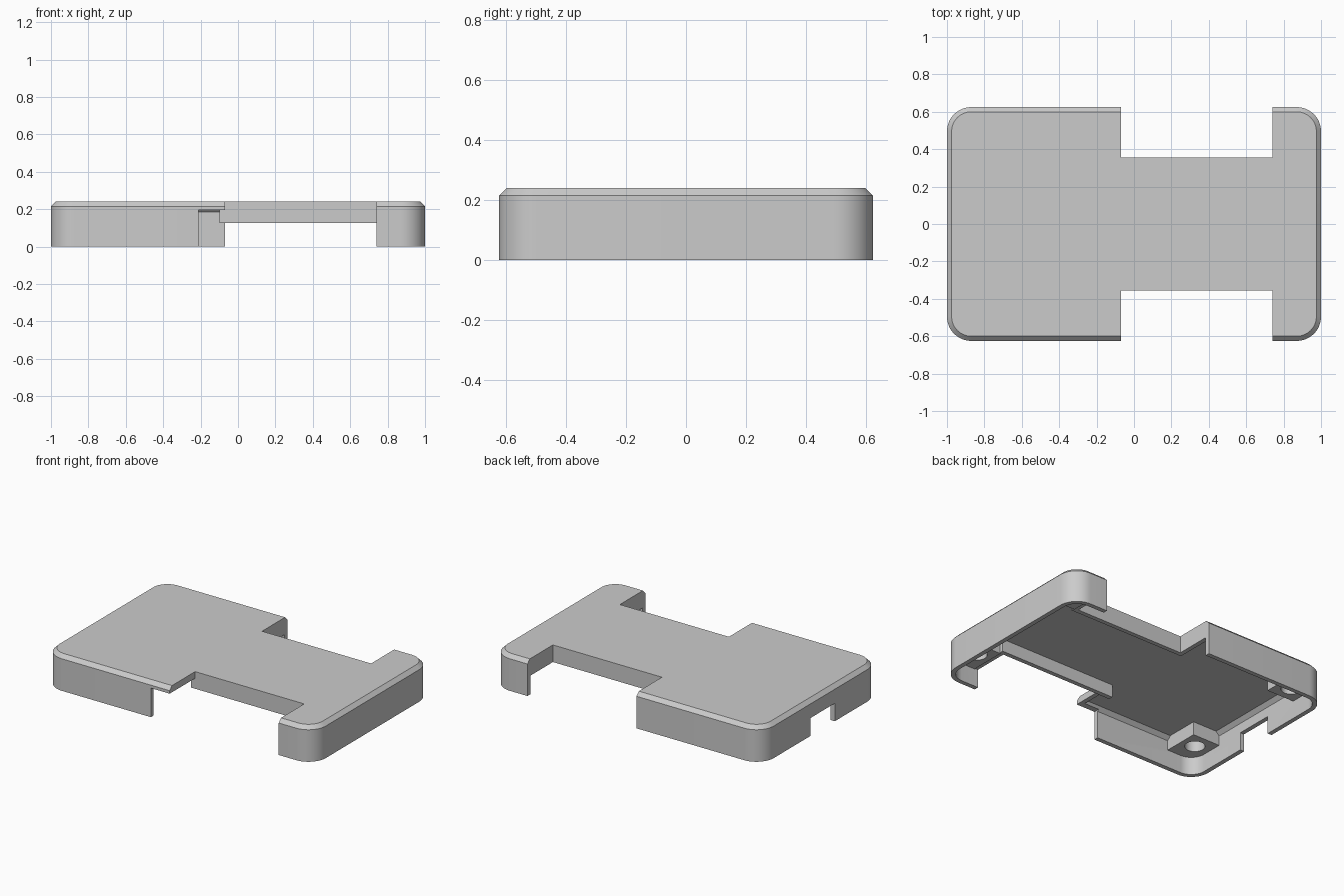
import bpy
import bmesh
import math

if "Cube" in bpy.data.objects:
    bpy.data.objects.remove(bpy.data.objects["Cube"])

HALF_X, HALF_Y, HEIGHT = 1.0, 0.625, 0.24
WALL, CHAMFER, RADIUS = 0.03, 0.025, 0.13
NOTCH_LEFT, NOTCH_RIGHT, NOTCH_Y = -0.07, 0.74, 0.355
SKIRT_Z, BOSS_Z = 0.125, 0.12

grey = bpy.data.materials.new("plain grey")
grey.use_nodes = True
grey.diffuse_color = (0.6, 0.6, 0.6, 1)
grey.node_tree.nodes["Principled BSDF"].inputs["Base Color"].default_value = (0.6, 0.6, 0.6, 1)


def make_object(name, bm):
    bmesh.ops.recalc_face_normals(bm, faces=bm.faces)
    mesh = bpy.data.meshes.new(name)
    bm.to_mesh(mesh)
    bm.free()
    mesh.materials.append(grey)
    obj = bpy.data.objects.new(name, mesh)
    bpy.context.collection.objects.link(obj)
    return obj


def rounded_ring(bm, half_x, half_y, radius, z, steps=12):
    ring = []
    for quarter, (sx, sy) in enumerate([(1, 1), (-1, 1), (-1, -1), (1, -1)]):
        for i in range(steps + 1):
            a = math.pi / 2 * (quarter + i / steps)
            ring.append(bm.verts.new((sx * (half_x - radius) + radius * math.cos(a),
                                      sy * (half_y - radius) + radius * math.sin(a), z)))
    return ring


def chamfered_block(name, inset, bottom, top):
    """Rounded block, chamfered around its top edge."""
    bm = bmesh.new()
    rings = [rounded_ring(bm, HALF_X - d, HALF_Y - d, RADIUS - d, z) for d, z in
             [(inset, bottom), (inset, top - CHAMFER), (inset + CHAMFER, top)]]
    for low, high in zip(rings, rings[1:]):
        for i in range(len(low)):
            j = (i + 1) % len(low)
            bm.faces.new((low[i], low[j], high[j], high[i]))
    bm.faces.new(rings[0])
    bm.faces.new(rings[-1])
    return make_object(name, bm)


def box(x0, x1, y0, y1, z0, z1):
    bm = bmesh.new()
    bmesh.ops.create_cube(bm, size=1)
    for v in bm.verts:
        v.co = [lo if c < 0 else hi for c, lo, hi in
                zip(v.co, (x0, y0, z0), (x1, y1, z1))]
    return make_object("cutter", bm)


def cylinder(x, y, radius, z0, z1):
    bm = bmesh.new()
    bmesh.ops.create_cone(bm, cap_ends=True, segments=32, radius1=radius,
                          radius2=radius, depth=z1 - z0)
    bmesh.ops.translate(bm, verts=bm.verts, vec=(x, y, (z0 + z1) / 2))
    return make_object("cutter", bm)


def cut(target, cutter):
    cutter.hide_render = True
    mod = target.modifiers.new("cut", "BOOLEAN")
    mod.operation, mod.solver, mod.object = "DIFFERENCE", "EXACT", cutter
    bpy.context.view_layer.objects.active = target
    bpy.ops.object.modifier_apply(modifier=mod.name)
    bpy.data.objects.remove(cutter)


case = chamfered_block("case_lid", 0, 0, HEIGHT)
cavity = chamfered_block("cavity", WALL, -0.1, HEIGHT - WALL)

# Solid zones left in the cavity: skirts around the side notches, corner bosses
for sy in (-1, 1):
    y0, y1 = sorted((sy * (NOTCH_Y - WALL), sy))
    cut(cavity, box(NOTCH_LEFT - WALL, NOTCH_RIGHT + WALL, y0, y1, SKIRT_Z, 1))
    # Outer wall ends stay full height, so the skirt starts above them only
    for sx in (-1, 1):
        x0, x1 = sorted((sx * 0.767, sx * 1.2))
        y0, y1 = sorted((sy * 0.35, sy))
        cut(cavity, box(x0, x1, y0, y1, BOSS_Z, 1))
cut(case, cavity)

# Side notches and blind screw holes
for sy in (-1, 1):
    y0, y1 = sorted((sy * NOTCH_Y, sy))
    cut(case, box(NOTCH_LEFT, NOTCH_RIGHT, y0, y1, -1, 1))
    for sx in (-1, 1):
        cut(case, cylinder(sx * 0.865, sy * 0.455, 0.062, -0.05, 0.2))

# Front port beside the notch and slot in the end wall
cut(case, box(-0.21, 0, -1, -NOTCH_Y - 0.0005, -1, 0.195))
cut(case, box(-1.2, -0.9, -0.15, 0.11, -1, 0.12))

bpy.ops.object.select_all(action="DESELECT")
case.select_set(True)
bpy.context.view_layer.objects.active = case
bpy.ops.object.shade_smooth_by_angle(angle=math.radians(25))
